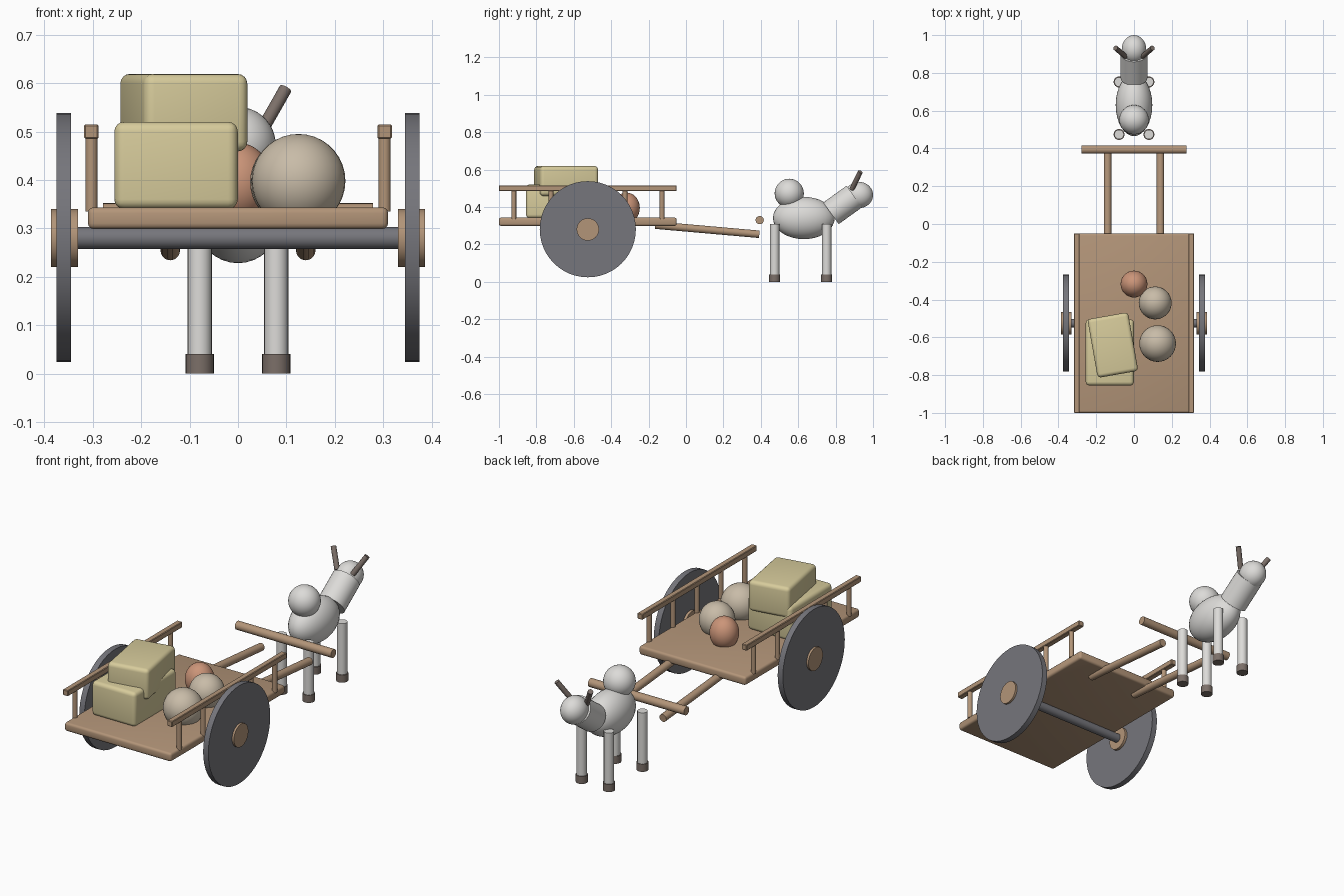
import bpy
from math import radians
from mathutils import Vector

if "Cube" in bpy.data.objects:
    bpy.data.objects.remove(bpy.data.objects["Cube"])


def material(name, rgb):
    m = bpy.data.materials.new(name)
    m.diffuse_color = (*rgb, 1)
    m.use_nodes = True
    m.node_tree.nodes["Principled BSDF"].inputs["Base Color"].default_value = m.diffuse_color
    return m


WOOD = material("wood", (0.45, 0.30, 0.19))
IRON = material("iron", (0.18, 0.18, 0.20))
HAY = material("hay", (0.68, 0.60, 0.33))
SACK = material("sackcloth", (0.58, 0.50, 0.39))
CLAY = material("clay", (0.60, 0.30, 0.19))
HIDE = material("hide", (0.72, 0.71, 0.69))
HORN = material("horn", (0.20, 0.16, 0.14))


def finish(name, mat):
    o = bpy.context.object
    o.name = name
    o.data.materials.append(mat)
    bpy.ops.object.shade_smooth_by_angle(angle=radians(35))
    return o


def box(name, center, size, mat, bevel=0.0, segments=3, turn=0.0):
    bpy.ops.mesh.primitive_cube_add(size=1, location=center)
    o = bpy.context.object
    o.scale = size
    bpy.ops.object.transform_apply(location=False, rotation=False, scale=True)
    if bevel:
        mod = o.modifiers.new("round_edges", 'BEVEL')
        mod.width, mod.segments = bevel, segments
        bpy.ops.object.modifier_apply(modifier=mod.name)
    o.rotation_euler.z = turn
    return finish(name, mat)


def rod(name, a, b, radius, mat, sides=24):
    a, b = Vector(a), Vector(b)
    bpy.ops.mesh.primitive_cylinder_add(vertices=sides, radius=radius,
                                        depth=(b - a).length, location=(a + b) / 2)
    bpy.context.object.rotation_euler = (b - a).to_track_quat('Z', 'Y').to_euler()
    return finish(name, mat)


def ball(name, center, radii, mat):
    bpy.ops.mesh.primitive_uv_sphere_add(segments=32, ring_count=18, radius=1, location=center)
    bpy.context.object.scale = radii
    bpy.ops.object.transform_apply(location=False, rotation=False, scale=True)
    return finish(name, mat)


# cart bed, axle and yoke
box("cart_bed", (0, -0.525, 0.321), (0.62, 0.95, 0.045), WOOD, 0.012)
rod("axle", (-0.35, -0.525, 0.28), (0.35, -0.525, 0.28), 0.023, IRON)
rod("yoke_bar", (-0.279, 0.394, 0.33), (0.279, 0.394, 0.33), 0.022, WOOD)

for side, s in (("left", -1), ("right", 1)):
    # wheels and hubs
    rod(f"{side}_wheel", (s * 0.345, -0.525, 0.281), (s * 0.375, -0.525, 0.281), 0.257, IRON, 48)
    rod(f"{side}_hub", (s * 0.331, -0.525, 0.28), (s * 0.386, -0.525, 0.28), 0.06, WOOD)
    # side rail with posts
    box(f"{side}_rail", (s * 0.303, -0.525, 0.5), (0.03, 0.95, 0.03), WOOD, 0.003, 1)
    for i in range(5):
        y = -0.92 + i * 0.198
        rod(f"{side}_post_{i + 1}", (s * 0.303, y, 0.335), (s * 0.303, y, 0.49), 0.0125, WOOD, 16)
    # draw shafts
    rod(f"{side}_shaft", (s * 0.14, -0.165, 0.303), (s * 0.14, 0.392, 0.254), 0.02, WOOD)
    # legs and hooves
    for end, y in (("rear", 0.474), ("front", 0.752)):
        rod(f"{side}_{end}_leg", (s * 0.079, y, 0.03), (s * 0.079, y, 0.308), 0.025, HIDE)
        rod(f"{side}_{end}_hoof", (s * 0.079, y, 0), (s * 0.079, y, 0.04), 0.029, HORN)
    # ears
    rod(f"{side}_ear", (s * 0.045, 0.887, 0.495), (s * 0.098, 0.932, 0.588), 0.0135, HORN, 16)

# animal body, rump, neck and head
ball("animal_body", (0, 0.63, 0.341), (0.097, 0.165, 0.113), HIDE)
ball("animal_rump", (0, 0.552, 0.473), (0.078, 0.078, 0.078), HIDE)
rod("animal_neck", (0, 0.775, 0.366), (0, 0.90, 0.456), 0.071, HIDE, 32)
ball("animal_head", (0, 0.925, 0.464), (0.065, 0.075, 0.07), HIDE)

# cargo
box("lower_bale", (-0.128, -0.68, 0.43), (0.255, 0.35, 0.18), HAY, 0.02, 4)
box("upper_bale", (-0.112, -0.641, 0.539), (0.218, 0.315, 0.16), HAY, 0.02, 4, radians(10))
ball("large_sack", (0.125, -0.633, 0.398), (0.097, 0.097, 0.097), SACK)
ball("small_sack", (0.112, -0.418, 0.396), (0.087, 0.087, 0.09), SACK)
ball("clay_pot", (0, -0.318, 0.395), (0.071, 0.071, 0.082), CLAY)
